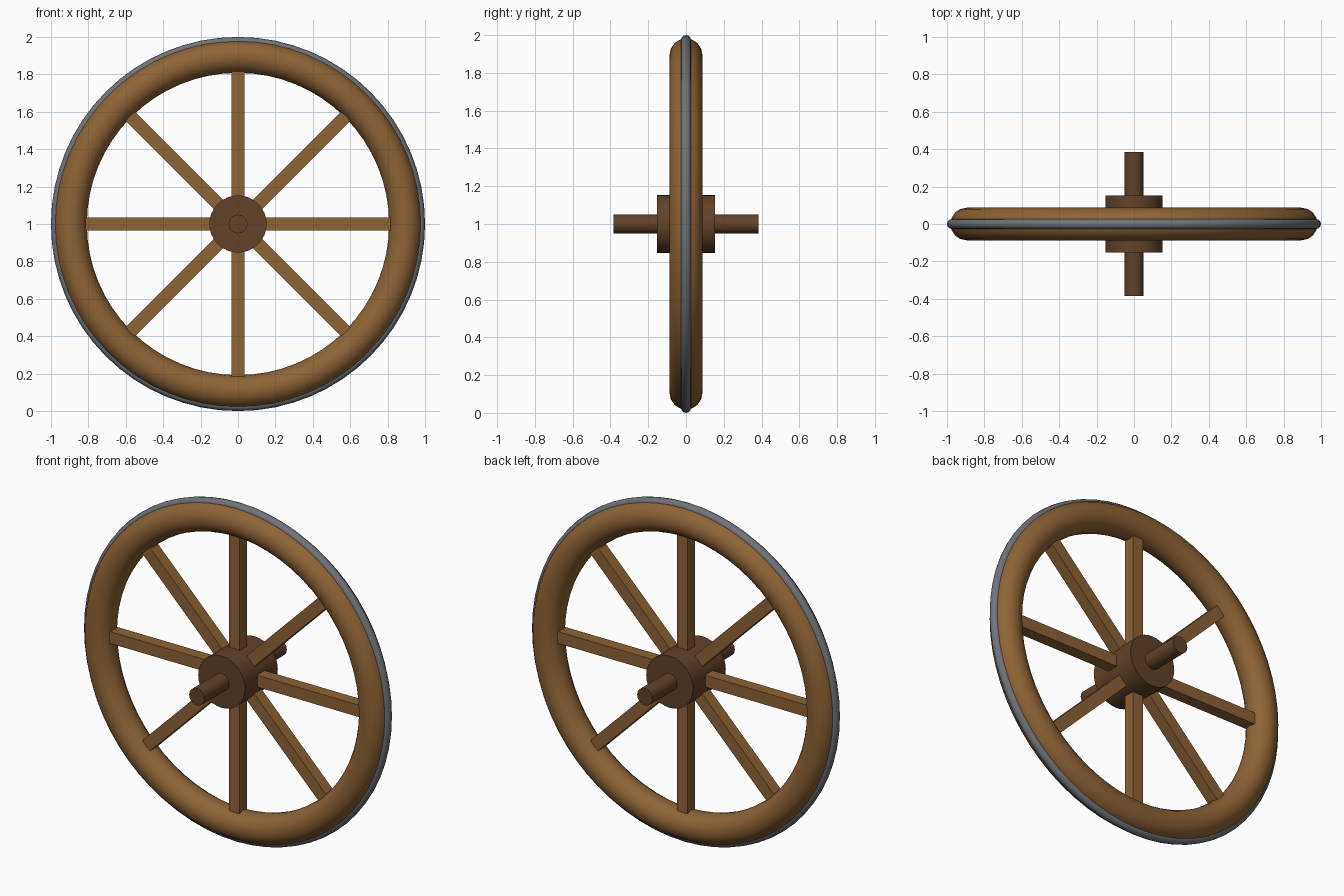
import bpy, math
from mathutils import Matrix, Vector

if "Cube" in bpy.data.objects:
    bpy.data.objects.remove(bpy.data.objects["Cube"])

def mat(name, rgb):
    m = bpy.data.materials.new(name)
    m.diffuse_color = (*rgb, 1)
    m.use_nodes = True
    m.node_tree.nodes["Principled BSDF"].inputs["Base Color"].default_value = m.diffuse_color
    return m

rim_wood = mat("rim wood", (0.27, 0.125, 0.035))
spoke_wood = mat("spoke wood", (0.27, 0.125, 0.035))
hub_wood = mat("dark hub wood", (0.12, 0.055, 0.022))
iron = mat("iron", (0.16, 0.17, 0.19))
CENTRE = Vector((0, 0, 1))

def finish(name, material, smooth=True):
    ob = bpy.context.object
    ob.name = name
    ob.data.materials.append(material)
    if smooth:
        bpy.ops.object.shade_smooth_by_angle(angle=math.radians(40))
    return ob

def ring(name, major, minor, sides, material):
    bpy.ops.mesh.primitive_torus_add(major_radius=major, minor_radius=minor,
        major_segments=64, minor_segments=sides, location=CENTRE,
        rotation=(math.pi / 2, 0, 0))
    return finish(name, material)

def drum(name, radius, length, material):
    bpy.ops.mesh.primitive_cylinder_add(vertices=32, radius=radius, depth=length,
        location=CENTRE, rotation=(math.pi / 2, 0, 0))
    return finish(name, material)

# wooden rim and iron tyre
ring("rim", 0.895, 0.087, 16, rim_wood)
ring("iron_tyre", 0.973, 0.027, 12, iron)

# hub and axle
drum("hub", 0.153, 0.306, hub_wood)
drum("axle", 0.05, 0.768, hub_wood)

# eight square spokes
R0, R1, W = 0.12, 0.82, 0.07
for i in range(8):
    bpy.ops.mesh.primitive_cube_add(size=1)
    ob = finish(f"spoke_{i + 1}", spoke_wood, False)
    ob.data.transform(Matrix.Translation((0, 0, (R0 + R1) / 2)) @
                      Matrix.Diagonal((W, W, R1 - R0, 1)))
    ob.location = CENTRE
    ob.rotation_euler = (0, i * math.pi / 4, 0)
